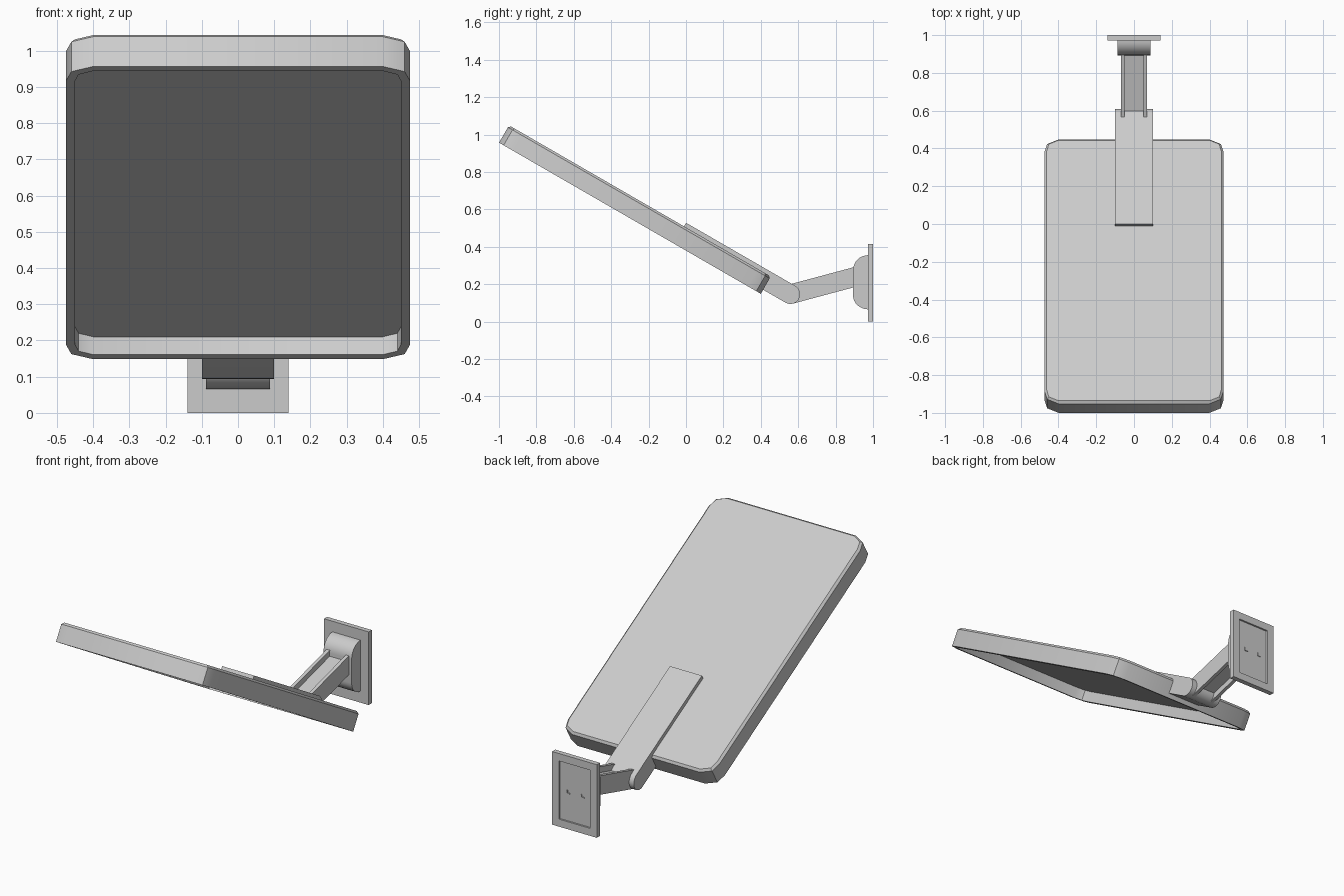
import bpy, bmesh
from math import radians, sin, cos, pi
from mathutils import Vector

if "Cube" in bpy.data.objects:
    bpy.data.objects.remove(bpy.data.objects["Cube"], do_unlink=True)

GREY = (0.6, 0.6, 0.6, 1.0)
mat = bpy.data.materials.new("light_grey")
mat.use_nodes = True
mat.diffuse_color = GREY
mat.node_tree.nodes["Principled BSDF"].inputs["Base Color"].default_value = GREY

PIVOT = Vector((0, 0.558, 0.146))
R = 0.052
TILT = radians(-30)
SLOPE = radians(15)


def finish(bm, name, loc=(0, 0, 0), tilt=0.0):
    bmesh.ops.recalc_face_normals(bm, faces=bm.faces)
    mesh = bpy.data.meshes.new(name)
    bm.to_mesh(mesh)
    bm.free()
    mesh.materials.append(mat)
    ob = bpy.data.objects.new(name, mesh)
    bpy.context.collection.objects.link(ob)
    ob.location = loc
    ob.rotation_euler.x = tilt
    bpy.ops.object.select_all(action='DESELECT')
    ob.select_set(True)
    bpy.context.view_layer.objects.active = ob
    bpy.ops.object.shade_smooth_by_angle(angle=radians(30))
    return ob


def extrude_x(name, profile, x0, x1, loc=(0, 0, 0), tilt=0.0):
    """Side profile of (y, z) points, extruded from x0 to x1."""
    bm = bmesh.new()
    face = bm.faces.new([bm.verts.new((x0, y, z)) for y, z in profile])
    ext = bmesh.ops.extrude_face_region(bm, geom=[face])["geom"]
    verts = [v for v in ext if isinstance(v, bmesh.types.BMVert)]
    bmesh.ops.translate(bm, verts=verts, vec=(x1 - x0, 0, 0))
    return finish(bm, name, loc, tilt)


def box(name, size, loc):
    bm = bmesh.new()
    bmesh.ops.create_cube(bm, size=1)
    bmesh.ops.scale(bm, vec=size, verts=bm.verts)
    return finish(bm, name, loc)


def arc(cy, cz, ry, rz, a0, a1, n=12):
    angles = [radians(a0 + (a1 - a0) * i / n) for i in range(n + 1)]
    return [(cy + ry * cos(a), cz + rz * sin(a)) for a in angles]


# Tilted panel: shallow tray, open underneath, with cut corners
HALF_W, HALF_L, THICK, DEPTH = 0.475, 0.808, 0.107, 0.057
RIM, BEVEL = 0.025, 0.012


def outline(inset):
    w, l = HALF_W - inset, HALF_L - inset
    cx, cy = 0.075 - inset, 0.08 - inset
    corner = [(w, l - cy), (w - 0.2 * cx, l - 0.35 * cy), (w - cx, l)]
    half = corner + [(-x, y) for x, y in reversed(corner)]
    return half + [(-x, -y) for x, y in half]


bm = bmesh.new()
rings = []
for inset, z in ((RIM, DEPTH), (RIM, 0), (0, 0), (0, THICK - BEVEL), (BEVEL, THICK)):
    rings.append([bm.verts.new((x, y, z)) for x, y in outline(inset)])
for a, b in zip(rings, rings[1:]):
    for i in range(len(a)):
        j = (i + 1) % len(a)
        bm.faces.new((a[i], a[j], b[j], b[i]))
bm.faces.new(rings[0])
bm.faces.new(rings[-1])
offset = Vector((0, -0.946 * cos(TILT) + 0.077 * sin(TILT),
                 -0.946 * sin(TILT) - 0.077 * cos(TILT)))
finish(bm, "panel_tray", PIVOT + offset, TILT)

# Bracket lying on the panel, ending in a round knuckle
bracket = [(-0.674, 0.02), (-0.674, R)] + arc(0, 0, R, R, 90, -90, 16)
bracket += [(-0.15, -R), (-0.15, 0.02)]
extrude_x("panel_bracket", bracket, -0.1, 0.1, PIVOT, TILT)

# Link arm: two side rails joined by a web
rail = arc(0, 0, R, R, 90, 270, 16) + [(0.39, -R), (0.39, R)]
web = [(0, -0.02), (0.39, -0.02), (0.39, 0.02), (0, 0.02)]
for side, s in (("left", 1), ("right", -1)):
    extrude_x(side + "_arm_rail", rail, s * 0.05, s * 0.07, PIVOT, SLOPE)
extrude_x("arm_web", web, -0.051, 0.051, PIVOT, SLOPE)

# Rounded block on the wall plate
block = arc(0.975, 0.275, 0.082, 0.08, 90, 180, 8)
block += arc(0.975, 0.14, 0.082, 0.075, 180, 270, 8)
extrude_x("mount_block", block, -0.088, 0.088)

# Wall plate with a shallow recess in its back
bm = bmesh.new()
bmesh.ops.create_cube(bm, size=1)
bmesh.ops.scale(bm, vec=(0.28, 0.028, 0.415), verts=bm.verts)
back = [f for f in bm.faces if f.normal.y > 0.9]
bmesh.ops.inset_region(bm, faces=back, thickness=0.06)
bmesh.ops.inset_region(bm, faces=back, thickness=0.0, depth=0.0)
bmesh.ops.translate(bm, verts=list(back[0].verts), vec=(0, -0.01, 0))
finish(bm, "wall_plate", (0, 0.986, 0.2075))

# Small hanging hooks in the recess
for side, s in (("left", 1), ("right", -1)):
    box(side + "_hook_base", (0.02, 0.006, 0.006), (s * 0.045, 0.992, 0.2))
    box(side + "_hook_tip", (0.006, 0.006, 0.016), (s * 0.045 + 0.007, 0.992, 0.208))
